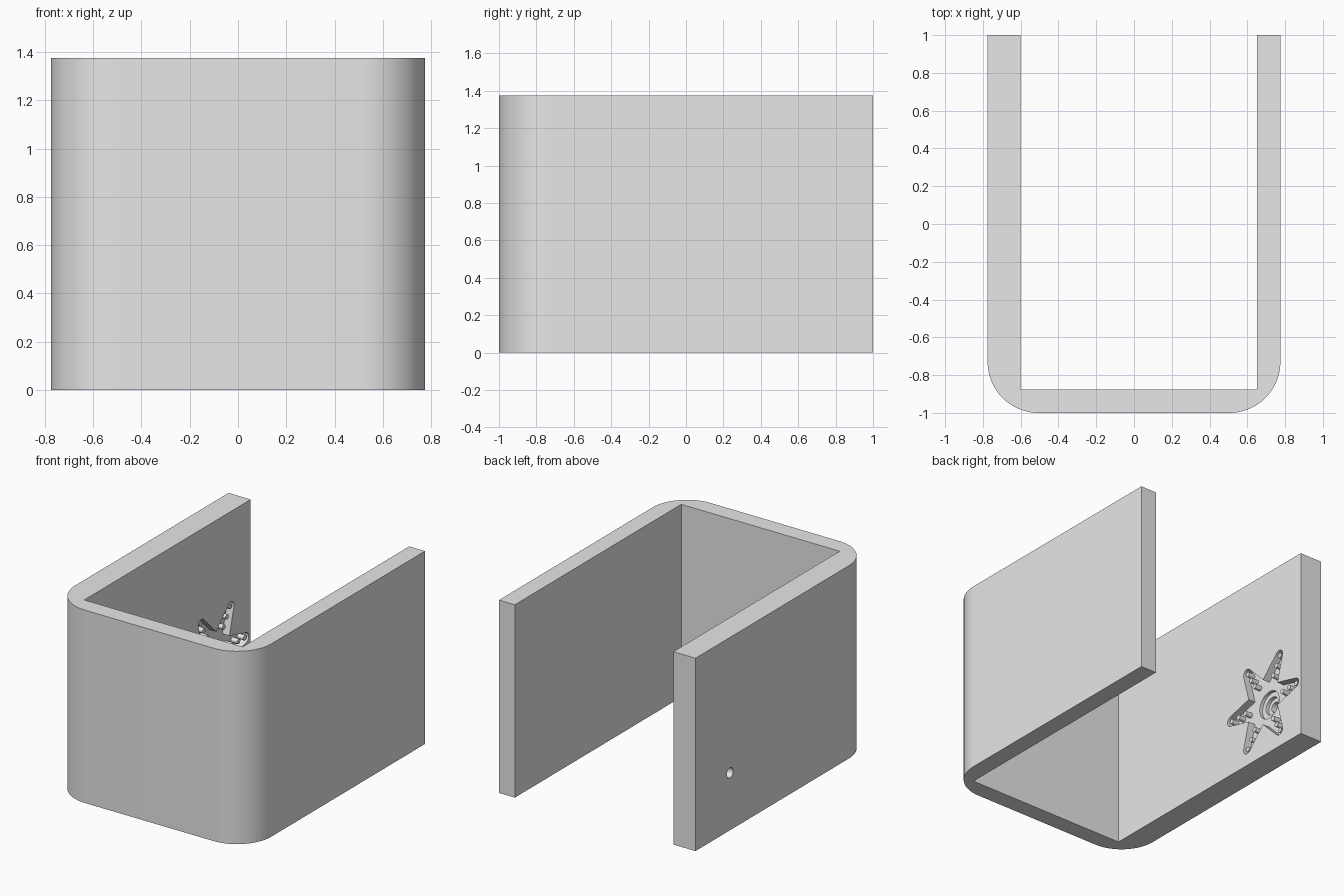
import bpy, bmesh
from math import sin, cos, pi, radians
from mathutils import Vector

cube = bpy.data.objects.get("Cube")
if cube:
    bpy.data.objects.remove(cube, do_unlink=True)

# One plain grey for everything
grey = bpy.data.materials.new("light grey")
grey.use_nodes = True
color = (0.8, 0.8, 0.8, 1)
grey.diffuse_color = color
grey.node_tree.nodes["Principled BSDF"].inputs["Base Color"].default_value = color

HALF_W, HEIGHT, CORNER = 0.775, 1.375, 0.27
INNER_L, INNER_R, INNER_FRONT = -0.6, 0.65, -0.875
HUB_Y, HUB_Z = 0.612, 0.41
DEPTH = 0.055


def add_prism(bm, points, offset):
    """Extrude a closed loop of 3D points along an offset."""
    face = bm.faces.new([bm.verts.new(p) for p in points])
    result = bmesh.ops.extrude_face_region(bm, geom=[face], use_keep_orig=True)
    moved = [v for v in result["geom"] if isinstance(v, bmesh.types.BMVert)]
    bmesh.ops.translate(bm, verts=moved, vec=Vector(offset))


def make_object(name, prisms):
    bm = bmesh.new()
    for points, offset in prisms:
        add_prism(bm, points, offset)
    bmesh.ops.recalc_face_normals(bm, faces=bm.faces)
    mesh = bpy.data.meshes.new(name)
    bm.to_mesh(mesh)
    bm.free()
    mesh.materials.append(grey)
    obj = bpy.data.objects.new(name, mesh)
    bpy.context.collection.objects.link(obj)
    return obj


def arc(cx, cy, radius, start, end, steps):
    angles = [radians(start + (end - start) * i / steps) for i in range(steps + 1)]
    return [(cx + radius * cos(a), cy + radius * sin(a)) for a in angles]


def on_wall(loop, x):
    return [(x, HUB_Y + u, HUB_Z + v) for u, v in loop]


def disc(radius, x, length, u=0, v=0, sides=32):
    return on_wall(arc(u, v, radius, 0, 360, sides)[:-1], x), (length, 0, 0)


def smooth(obj):
    bpy.ops.object.select_all(action='DESELECT')
    obj.select_set(True)
    bpy.context.view_layer.objects.active = obj
    bpy.ops.object.shade_smooth_by_angle(angle=radians(30))


# U-shaped bracket with rounded front corners
cx, cy = HALF_W - CORNER, CORNER - 1
outline = [(-HALF_W, 1)]
outline += arc(-cx, cy, CORNER, 180, 270, 20) + arc(cx, cy, CORNER, 270, 360, 20)
outline += [(HALF_W, 1), (INNER_R, 1), (INNER_R, INNER_FRONT),
            (INNER_L, INNER_FRONT), (INNER_L, 1)]
bracket = make_object("bracket", [([(x, y, 0) for x, y in outline], (0, 0, HEIGHT))])

# Six-armed star pocket outline with rounded tips
star = []
for k in range(6):
    a = 60 * k
    valley = radians(a - 30)
    star.append((0.17 * cos(valley), 0.17 * sin(valley)))
    tip = radians(a)
    star += arc(0.33 * cos(tip), 0.33 * sin(tip), 0.036, a - 75, a + 75, 10)

# Star pocket, stepped hub recess and through hole
floor_x = INNER_L - DEPTH
cutters = [
    make_object("star_cutter", [(on_wall(star, floor_x), (DEPTH + 0.1, 0, 0))]),
    make_object("hub_cutter", [disc(0.1, floor_x - 0.025, 0.1)]),
    make_object("step_cutter", [disc(0.065, floor_x - 0.05, 0.1)]),
    make_object("hole_cutter", [disc(0.036, -1, 0.5)]),
]
bpy.context.view_layer.objects.active = bracket
for cutter in cutters:
    cutter.hide_render = True
    mod = bracket.modifiers.new("cut", 'BOOLEAN')
    mod.operation, mod.solver, mod.object = 'DIFFERENCE', 'EXACT', cutter
    bpy.ops.object.modifier_apply(modifier=mod.name)
    bpy.data.objects.remove(cutter, do_unlink=True)
smooth(bracket)

# Locating pegs along each arm
pegs = []
for k in range(6):
    a = k * pi / 3
    for r in (0.19, 0.26, 0.33):
        pegs.append(disc(0.018, floor_x - 0.005, DEPTH, r * cos(a), r * sin(a), 16))
smooth(make_object("pocket_pegs", pegs))
